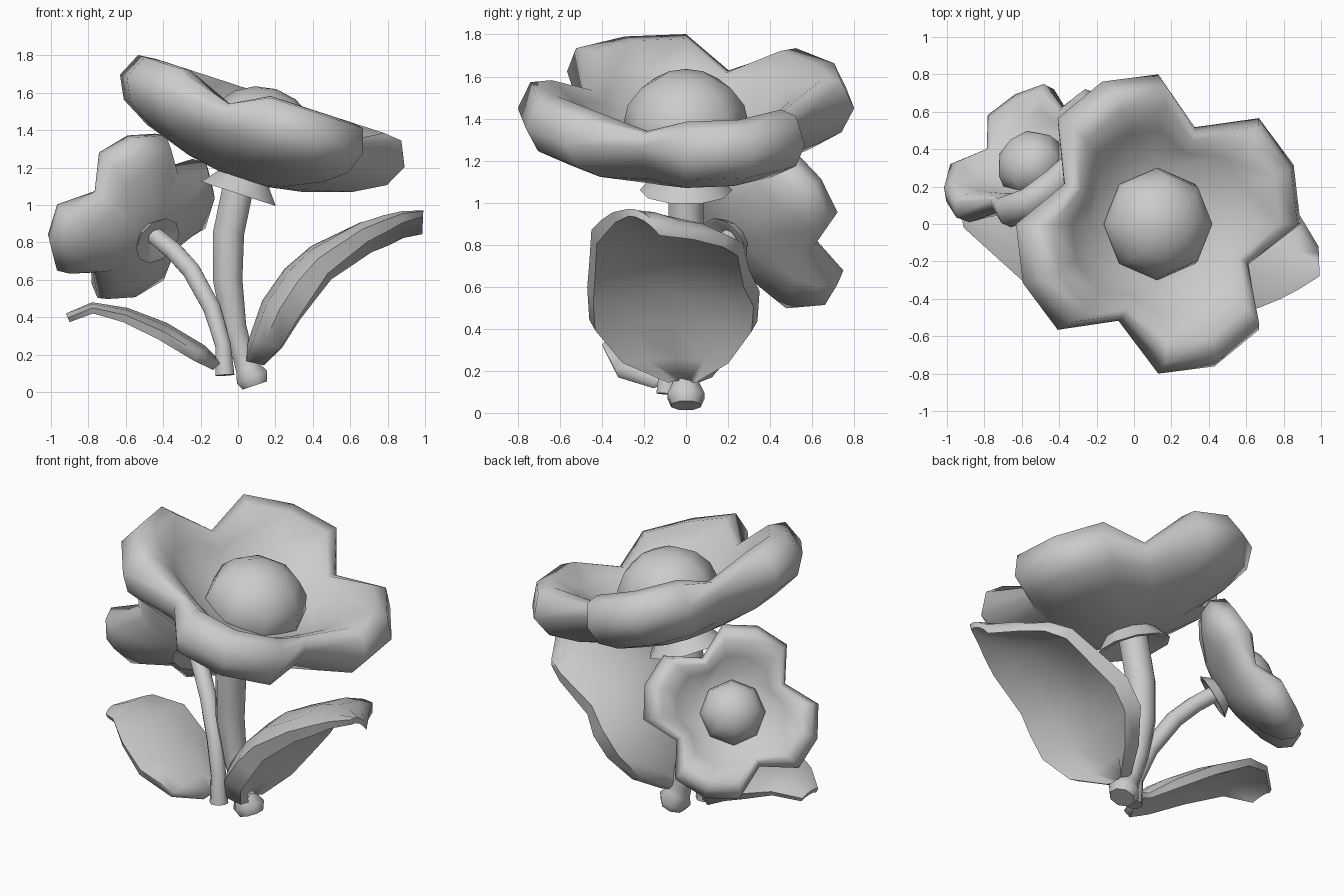
import bpy, bmesh, math
from mathutils import Vector, Matrix

cube = bpy.data.objects.get("Cube")
if cube:
    bpy.data.objects.remove(cube)

clay = bpy.data.materials.new("light_grey")
clay.use_nodes = True
clay.diffuse_color = (0.6, 0.6, 0.6, 1)
clay.node_tree.nodes["Principled BSDF"].inputs["Base Color"].default_value = (0.6, 0.6, 0.6, 1)


def finish(name, bm, angle=60):
    bmesh.ops.recalc_face_normals(bm, faces=bm.faces)
    me = bpy.data.meshes.new(name)
    bm.to_mesh(me)
    bm.free()
    me.materials.append(clay)
    for p in me.polygons:
        p.use_smooth = True
    me.set_sharp_from_angle(angle=math.radians(angle))
    ob = bpy.data.objects.new(name, me)
    bpy.context.collection.objects.link(ob)


def skin(bm, rings):
    """Join closed rings into a capped solid."""
    for a, b in zip(rings, rings[1:]):
        n = len(a)
        for i in range(n):
            j = (i + 1) % n
            bm.faces.new((a[i], a[j], b[j], b[i]))
    bm.faces.new(rings[0])
    bm.faces.new(rings[-1])


# Four-petal cup: each ring is (petal radius, petal height, notch radius, notch height)
CUP = [(.12, .09, .12, .09), (.32, .125, .30, .125), (.58, .21, .45, .20),
       (.74, .30, .53, .30), (.80, .42, .56, .39), (.74, .55, .53, .45),
       (.64, .56, .48, .45), (.50, .46, .41, .40), (.36, .34, .34, .33), (.15, .31, .15, .31)]


def flower(prefix, frame, phase):
    bm = bmesh.new()
    rings = []
    for pr, ph, nr, nh in CUP:
        ring = []
        for k in range(16):
            notch = k % 4 == 0
            r, h = (nr, nh) if notch else (pr, ph)
            if k % 4 == 2:
                r *= 1.03
            a = phase + k * math.tau / 16
            ring.append(bm.verts.new((r * math.cos(a), r * math.sin(a), h)))
        rings.append(ring)
    skin(bm, rings)
    bm.transform(frame)
    finish(prefix + "_petals", bm, 100)

    # Round flower centre
    bm = bmesh.new()
    bmesh.ops.create_uvsphere(bm, u_segments=8, v_segments=8, radius=1)
    bm.transform(frame @ Matrix.Translation((.02, 0, .34)) @ Matrix.Diagonal((.3, .3, .265, 1)))
    finish(prefix + "_centre", bm)

    # Flared collar under the petals, open below
    bm = bmesh.new()
    rings = []
    for r, h in [(.12, .13), (.22, .01), (.19, .01), (.08, .06)]:
        rings.append([bm.verts.new((r * math.cos(a), r * math.sin(a), h))
                      for a in (math.tau * (i + .5) / 10 for i in range(10))])
    skin(bm, rings)
    bm.transform(frame)
    finish(prefix + "_collar", bm, 50)


def stem(name, path):
    """Tapered tube through (x, y, z, radius) points."""
    bm = bmesh.new()
    pts = [Vector(p[:3]) for p in path]
    rings = []
    for i, p in enumerate(pts):
        d = pts[min(i + 1, len(pts) - 1)] - pts[max(i - 1, 0)]
        side = Vector((0, 1, 0)).cross(d).normalized()
        up = d.cross(side).normalized()
        r = path[i][3]
        rings.append([bm.verts.new(p + r * (math.cos(a) * side + math.sin(a) * up))
                      for a in (math.tau * (k + .5) / 8 for k in range(8))])
    skin(bm, rings)
    finish(name, bm)


# Leaf cross-section: (fraction of half width, fraction of depth below the ridge)
BLADE = [(-1, .5), (-.6, .15), (0, 0), (.6, .15), (1, .5), (.93, 1), (.5, .72), (0, .62),
         (-.5, .72), (-.93, 1)]


def leaf(name, path, roll):
    """Thick arched blade along (x, centre y, z, half width, depth) ridge stations."""
    bm = bmesh.new()
    rings = []
    for i, (x, y, z, w, depth) in enumerate(path):
        a, b = path[max(i - 1, 0)], path[min(i + 1, len(path) - 1)]
        n = Vector((a[2] - b[2], 0, b[0] - a[0])).normalized()
        if n.z < 0:
            n = -n
        rings.append([bm.verts.new(Vector((x, y + t * w, z)) - n * (depth * f + roll * x * t))
                      for t, f in BLADE])
    skin(bm, rings)
    finish(name, bm, 70)


# Large flower, leaning to its left
big = Matrix.Translation((0, 0, 1.05)) @ Matrix.Rotation(math.radians(18), 4, 'Y')
flower("large_flower", big, math.radians(-22.5))
stem("large_stem", [(.09, 0, .035, .075), (.075, 0, .08, .095), (.05, 0, .13, .07),
                    (.03, 0, .18, .06), (-.02, 0, .35, .07), (-.055, 0, .6, .085),
                    (-.05, 0, .85, .09), (.01, 0, 1.14, .09)])

# Small flower, facing back and to its right
axis = Vector((-.54, .67, .5)).normalized()
right = Vector((-axis.y, axis.x, 0)).normalized()
up = axis.cross(right)
turn = Matrix((right, up, axis)).transposed().to_4x4()
small = Matrix.Translation((-.425, .185, .805)) @ turn @ Matrix.Scale(.63, 4)
flower("small_flower", small, math.radians(26))
stem("small_stem", [(-.07, -.09, .09, .055), (-.08, -.08, .25, .045), (-.14, -.03, .45, .05),
                    (-.25, .06, .65, .052), (-.34, .13, .75, .052), (-.45, .22, .84, .05)])

# Leaves
leaf("large_leaf", [(.03, -.02, .17, .07, .11), (.06, -.05, .29, .27, .18),
                    (.13, -.06, .49, .40, .22), (.25, -.06, .66, .41, .22),
                    (.39, -.08, .78, .38, .19), (.65, -.09, .905, .36, .14),
                    (.78, -.1, .94, .30, .12), (.88, -.15, .955, .2, .09),
                    (.99, -.2, .95, .08, .06)], .05)
leaf("small_leaf", [(-.09, -.08, .16, .08, .06), (-.18, -.1, .25, .24, .1),
                    (-.38, -.08, .37, .32, .1), (-.59, .01, .45, .31, .08),
                    (-.78, .06, .48, .2, .06), (-.92, .06, .42, .08, .05)], 0)
